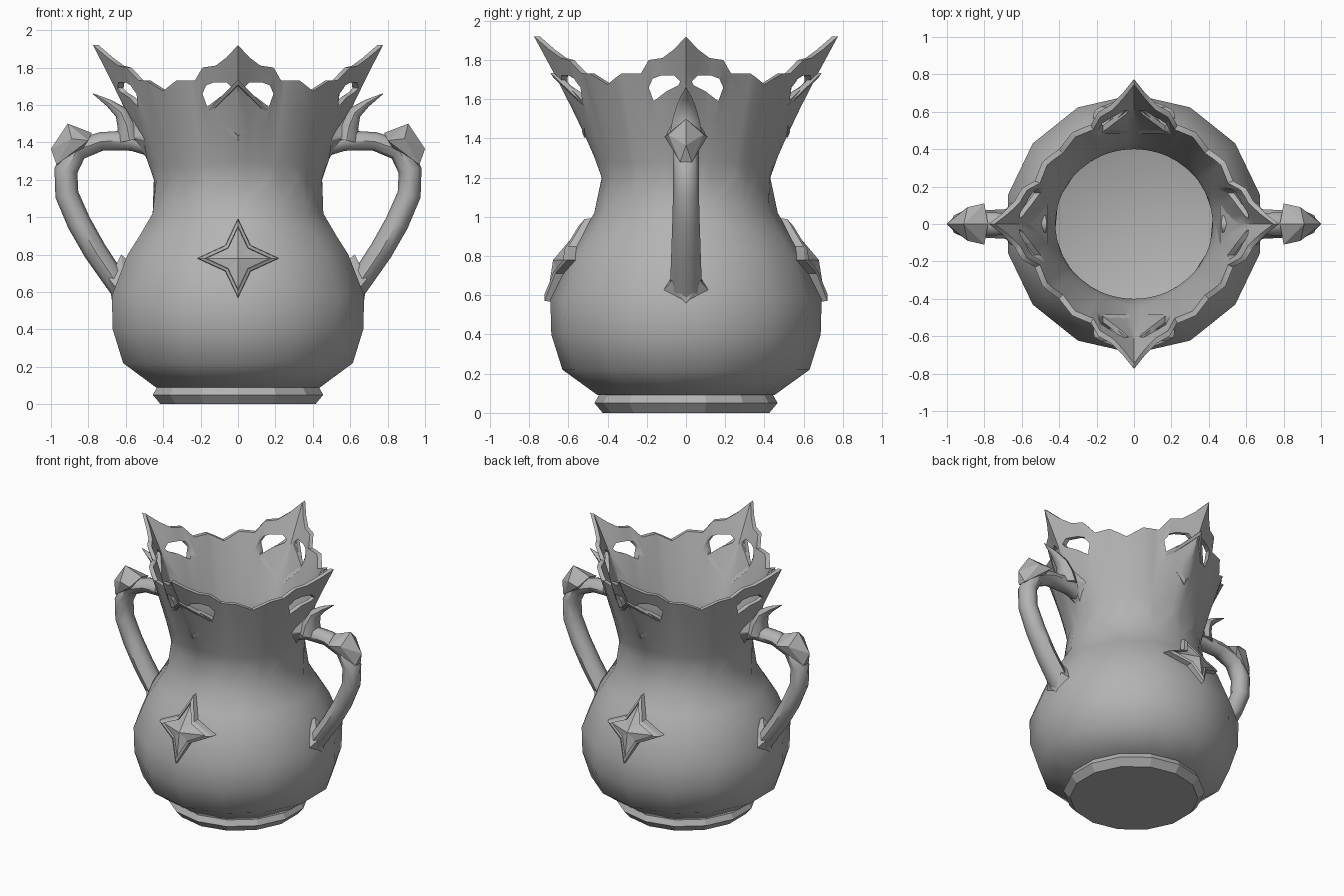
import bpy, bmesh, math
from mathutils import Vector

cube = bpy.data.objects.get("Cube")
if cube:
    bpy.data.objects.remove(cube, do_unlink=True)

grey = bpy.data.materials.new("stone grey")
grey.use_nodes = True
grey.diffuse_color = (0.45, 0.45, 0.45, 1)
grey.node_tree.nodes["Principled BSDF"].inputs["Base Color"].default_value = (0.45, 0.45, 0.45, 1)


def make(name, bm):
    bmesh.ops.recalc_face_normals(bm, faces=bm.faces[:])
    mesh = bpy.data.meshes.new(name)
    bm.to_mesh(mesh)
    bm.free()
    mesh.materials.append(grey)
    ob = bpy.data.objects.new(name, mesh)
    bpy.context.collection.objects.link(ob)
    return ob


def activate(ob):
    bpy.ops.object.select_all(action='DESELECT')
    ob.select_set(True)
    bpy.context.view_layer.objects.active = ob


def smooth(ob, degrees):
    activate(ob)
    bpy.ops.object.shade_smooth_by_angle(angle=math.radians(degrees))


def skin(rings, cap_end=True):
    """Bridge closed rings of points into a surface."""
    bm = bmesh.new()
    loops = [[bm.verts.new(p) for p in ring] for ring in rings]
    n = len(loops[0])
    for a, b in zip(loops, loops[1:]):
        for i in range(n):
            j = (i + 1) % n
            bm.faces.new((a[i], a[j], b[j], b[i]))
    bm.faces.new(loops[0])
    if cap_end:
        bm.faces.new(loops[-1])
    return bm


def lerp_table(table, x, col):
    for p, q in zip(table, table[1:]):
        if x <= q[0]:
            return p[col] + (q[col] - p[col]) * (x - p[0]) / (q[0] - p[0])
    return table[-1][col]


# Vessel: fourteen-sided belly blending into a four-petalled scalloped rim
SIDES = 14
WALL = 0.03
NECK_Z = 1.2
profile = [(0.09, 0.45), (0.22, 0.63), (0.40, 0.687), (0.58, 0.692), (0.80, 0.605),
           (0.90, 0.54), (1.02, 0.468)]
# half petal: angle from its tip, radius, height
petal = [(0, 0.775, 1.92), (4.9, 0.703, 1.855), (10.6, 0.651, 1.81), (17.6, 0.629, 1.80),
         (23.5, 0.578, 1.73), (34, 0.591, 1.73), (45, 0.566, 1.675)]

corners = [round(k * 360 / SIDES, 3) for k in range(SIDES)]
columns = set(corners)
for quarter in range(0, 360, 90):
    for p in petal:
        columns |= {round((quarter + p[0]) % 360, 3), round((quarter - p[0]) % 360, 3)}
columns = sorted(columns)


def polar(degrees, r, z):
    a = math.radians(degrees)
    return (r * math.sin(a), r * math.cos(a), z)


def rim_point(d, t, inset):
    off = abs((d + 45) % 90 - 45)
    neck = 0.44 - 0.01 * math.cos(math.radians(2 * d))
    r = neck + (lerp_table(petal, off, 1) - neck) * t ** 1.15
    return polar(d, r - inset, NECK_Z + (lerp_table(petal, off, 2) - NECK_Z) * t)


def bridge(bm, a, b):
    """Join two rows keyed by angle; the finer row may add columns."""
    coarse, fine = (a, b) if len(a) <= len(b) else (b, a)
    keys = list(coarse)
    for d, e in zip(keys, keys[1:] + keys[:1]):
        span = [x for x in fine if d <= x < (e or 360)] + [e]
        bm.faces.new([coarse[d], coarse[e]] + [fine[x] for x in reversed(span)])


bm = bmesh.new()
rows = []
for inset in (0, WALL):
    side = []
    for i, (z, r) in enumerate(profile):
        height = z + (inset if i == 0 else 0)
        side.append({d: bm.verts.new(polar(d, r - inset, height)) for d in corners})
    for t in (0, 0.15, 0.3, 0.5, 0.75, 1):
        side.append({d: bm.verts.new(rim_point(d, t, inset)) for d in columns})
    rows += side if inset == 0 else side[::-1]
for a, b in zip(rows, rows[1:]):
    bridge(bm, a, b)
for end in (rows[0], rows[-1]):
    bm.faces.new(end.values())
vessel = make("vessel", bm)

# Pierced openings either side of each petal tip
hole = [(0.03, 1.69), (0.06, 1.72), (0.13, 1.72), (0.17, 1.705), (0.19, 1.66),
        (0.165, 1.59), (0.10, 1.64), (0.04, 1.67)]
for turn in range(4):
    for side in (1, -1):
        c, s = math.cos(turn * math.pi / 2), math.sin(turn * math.pi / 2)
        prism = [[(side * u * c - v * s, side * u * s + v * c, z) for u, z in hole] for v in (0.3, 1)]
        cutter = make("hole_cutter", skin(prism))
        cutter.hide_render = True
        cut = vessel.modifiers.new("cut", 'BOOLEAN')
        cut.operation = 'DIFFERENCE'
        cut.solver = 'EXACT'
        cut.object = cutter
        activate(vessel)
        bpy.ops.object.modifier_apply(modifier="cut")
        bpy.data.objects.remove(cutter, do_unlink=True)
smooth(vessel, 45)

# Foot ring
make("foot", skin([[polar(d, r, z) for d in corners]
                   for z, r in ((0, 0.425), (0.05, 0.467), (0.09, 0.445))]))


# Raised ornaments on front and back
def plaque(name, outline, zc, surface, layers, peak):
    for face, label in ((-1, "front"), (1, "back")):
        rings = [[(u * s, face * (surface(u * s, zc + h * s) + proud), zc + h * s) for u, h in outline]
                 for s, proud in layers]
        bm = skin(rings, cap_end=False)
        bm.verts.ensure_lookup_table()
        last = bm.verts[-len(outline):]
        tip = bm.verts.new((0, face * (surface(0, zc) + peak), zc))
        for i, v in enumerate(last):
            bm.faces.new((v, last[(i + 1) % len(last)], tip))
        make(label + "_" + name, bm)


def belly(u, z):
    r = lerp_table(profile, z, 1)
    return math.sqrt(r * r - u * u)


star = [(0, 0.215), (0.068, 0.07), (0.22, 0), (0.068, -0.07),
        (0, -0.215), (-0.068, -0.07), (-0.22, 0), (-0.068, 0.07)]
plaque("star", star, 0.78, belly, [(1, -0.02), (0.97, 0.03), (0.8, 0.04), (0.77, 0.025)], 0.065)
diamond = [(0, 0.165), (0.165, 0), (0, -0.165), (-0.165, 0)]
plaque("diamond", diamond, 1.57, lambda u, z: 0.515 + 1.05 * max(0, z - 1.57),
       [(1, -0.03), (1, 0.005), (0.83, 0.015), (0.8, 0)], 0.062)


# Handles
def tube(name, path, side, count=8):
    """Sweep an elliptical section along (x, z, thickness, half width) stations."""
    rings = []
    for i, (x, z, r, w) in enumerate(path):
        p, q = path[max(i - 1, 0)], path[min(i + 1, len(path) - 1)]
        d = Vector((q[0] - p[0], q[1] - p[1])).normalized()
        ring = []
        for k in range(count):
            a = 2 * math.pi * k / count
            ring.append((side * (x - d.y * r * math.cos(a)), w * math.sin(a), z + d.x * r * math.cos(a)))
        rings.append(ring)
    smooth(make(name, skin(rings)), 50)


def hull(name, points, side):
    """Faceted solid from (x, half width, z) points mirrored across y."""
    bm = bmesh.new()
    for x, w, z in points:
        for y in {w, -w}:
            bm.verts.new((side * x, y, z))
    result = bmesh.ops.convex_hull(bm, input=bm.verts[:])
    loose = [v for v in result["geom_interior"] if isinstance(v, bmesh.types.BMVert)]
    bmesh.ops.delete(bm, geom=loose, context='VERTS')
    make(name, bm)


for side, label in ((1, "left"), (-1, "right")):
    tube(label + "_handle", [(0.62, 0.61, 0.06, 0.085), (0.67, 0.68, 0.06, 0.08),
                             (0.765, 0.82, 0.063, 0.075), (0.85, 0.97, 0.064, 0.07),
                             (0.915, 1.12, 0.063, 0.066), (0.92, 1.25, 0.063, 0.066),
                             (0.86, 1.36, 0.06, 0.066), (0.73, 1.405, 0.05, 0.06),
                             (0.57, 1.41, 0.055, 0.06), (0.48, 1.39, 0.06, 0.06)], side)
    hull(label + "_handle_knob", [(0.91, 0, 1.5), (1.0, 0, 1.365), (0.80, 0.11, 1.41), (0.89, 0.09, 1.42),
                                  (0.78, 0, 1.45), (0.87, 0, 1.31), (0.97, 0.03, 1.28)], side)
    tube(label + "_handle_thorn", [(0.58, 1.41, 0.07, 0.085), (0.595, 1.49, 0.05, 0.07),
                                   (0.625, 1.56, 0.036, 0.05), (0.69, 1.61, 0.02, 0.03),
                                   (0.775, 1.66, 0.002, 0.002)], side)
    hull(label + "_upper_collar", [(0.59, 0, 1.59), (0.46, 0.12, 1.40), (0.48, 0.11, 1.43),
                                   (0.44, 0, 1.25), (0.47, 0, 1.29), (0.57, 0.06, 1.43)], side)
    hull(label + "_lower_collar", [(0.60, 0, 0.78), (0.625, 0, 0.80), (0.60, 0.12, 0.63), (0.65, 0.12, 0.62),
                                   (0.65, 0, 0.54), (0.675, 0, 0.56), (0.69, 0.075, 0.67)], side)
